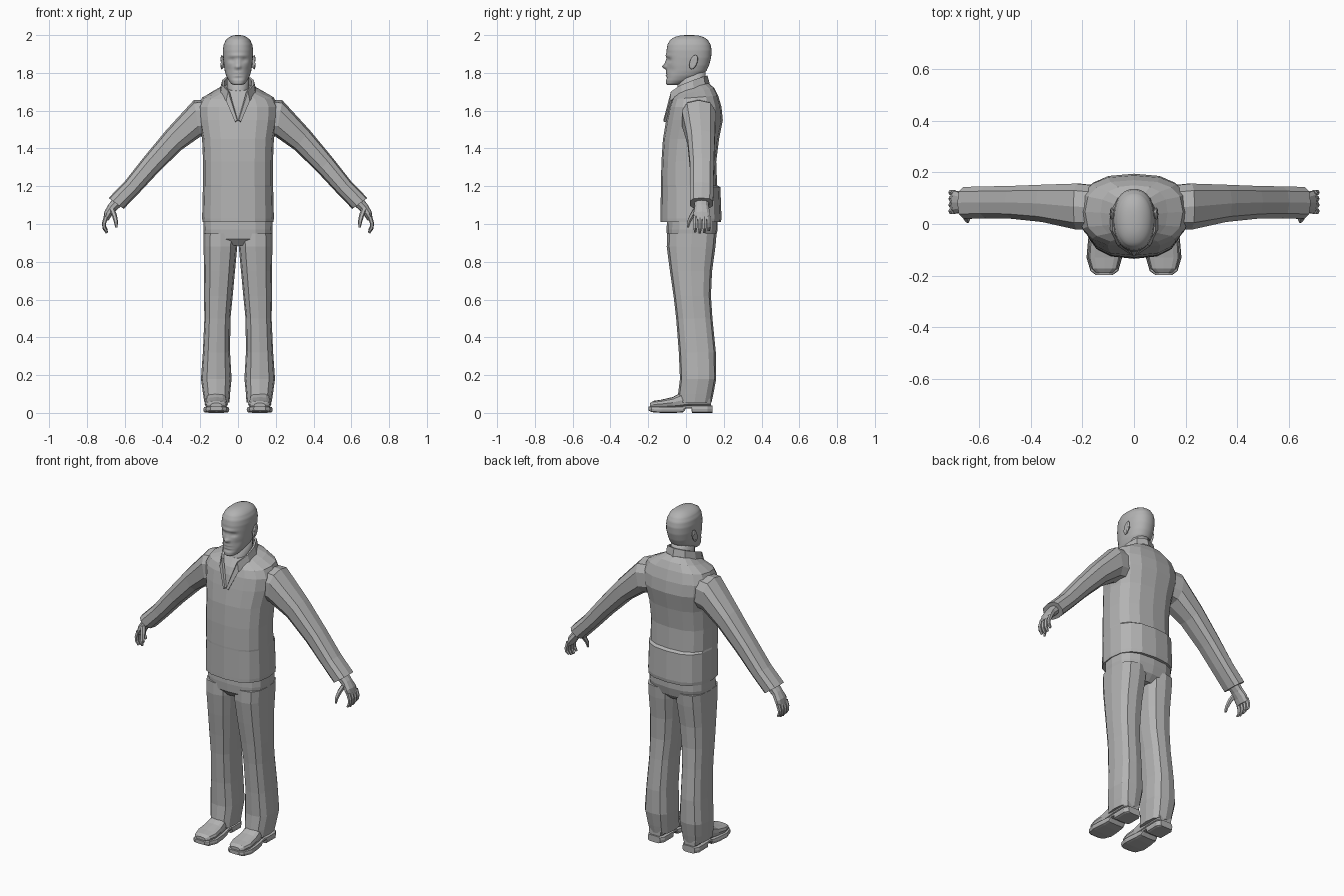
import bpy, bmesh, math
from mathutils import Vector as V

grey = bpy.data.materials.new("plain_grey")
grey.diffuse_color = (0.45, 0.45, 0.45, 1)


def finish(name, bm, smooth=False):
    bmesh.ops.recalc_face_normals(bm, faces=bm.faces)
    me = bpy.data.meshes.new(name)
    bm.to_mesh(me)
    bm.free()
    me.materials.append(grey)
    for p in me.polygons:
        p.use_smooth = smooth
    ob = bpy.data.objects.new(name, me)
    bpy.context.collection.objects.link(ob)
    return ob


def ring(c, u, v, n=12, e=2.5):
    """Rounded-box outline around c with half axes u and v."""
    pts = []
    for i in range(n):
        t = 2 * math.pi * i / n
        a, b = math.cos(t), math.sin(t)
        a = math.copysign(abs(a) ** (2 / e), a)
        b = math.copysign(abs(b) ** (2 / e), b)
        pts.append(V(c) + V(u) * a + V(v) * b)
    return pts


def loft(name, rings, smooth=False, shape=None):
    bm = bmesh.new()
    rows = [[bm.verts.new(shape(p) if shape else p) for p in r] for r in rings]
    n = len(rows[0])
    for a, b in zip(rows, rows[1:]):
        for i in range(n):
            j = (i + 1) % n
            bm.faces.new((a[i], a[j], b[j], b[i]))
    bm.faces.new(rows[0])
    bm.faces.new(rows[-1])
    return finish(name, bm, smooth)


def level(z, x0, x1, y0, y1, n=12, e=2.5, tilt=0):
    return ring(((x0 + x1) / 2, (y0 + y1) / 2, z), ((x1 - x0) / 2, 0, 0),
                (0, (y1 - y0) / 2, tilt), n, e)


def tube(name, path, n=6):
    """Tapered limb: path of (x, y, z, radius_across, radius_y)."""
    rings = []
    for i, (x, y, z, r, ry) in enumerate(path):
        a, b = path[max(i - 1, 0)], path[min(i + 1, len(path) - 1)]
        d = V((b[0] - a[0], 0, b[2] - a[2])).normalized()
        rings.append(ring((x, y, z), V((d.z, 0, -d.x)) * r, (0, ry, 0), n, 2.2))
    return loft(name, rings)


# Jacket body, with a ledge across the lower back
jacket = [(1.01, .188, -.135, .185, 0), (1.03, .190, -.135, .188, 0),
          (1.195, .186, -.133, .182, 0), (1.205, .185, -.133, .165, 0),
          (1.33, .185, -.130, .160, 0), (1.45, .190, -.122, .175, 0),
          (1.55, .208, -.105, .195, 0), (1.62, .212, -.090, .188, 0),
          (1.67, .190, -.075, .170, .01), (1.70, .130, -.062, .150, .02),
          (1.725, .080, -.045, .120, .02)]
loft("jacket_body", [level(z, -w, w, a, b, 16, 2.6, t) for z, w, a, b, t in jacket])

# Stand-up collar with lapels running down to the chest
half = [((0, .125, 1.72), (0, .108, 1.785)), ((.06, .10, 1.72), (.055, .09, 1.78)),
        ((.09, .04, 1.71), (.078, .035, 1.76)), ((.088, -.02, 1.69), (.078, -.025, 1.735)),
        ((.06, -.080, 1.65), (.048, -.076, 1.70)), ((.014, -.112, 1.54), (.003, -.114, 1.55))]
flip = lambda p: (-p[0], p[1], p[2])
strip = [(flip(a), flip(b)) for a, b in half[:0:-1]] + half
bm = bmesh.new()
cols = [(bm.verts.new(a), bm.verts.new(b)) for a, b in strip]
for (a, b), (c, d) in zip(cols, cols[1:]):
    bm.faces.new((a, c, d, b))
collar = finish("collar", bm)
mod = collar.modifiers.new("thickness", 'SOLIDIFY')
mod.thickness = .012
mod.offset = 0

# Trouser seat
loft("trouser_seat", [level(z, -w, w, a, b, 16, 2.8) for z, w, a, b in
                      [(.885, .10, -.07, .12), (.92, .178, -.100, .155),
                       (.97, .184, -.103, .168), (1.03, .182, -.10, .168)]])

LEG = [(.055, .045, .178, -.045, .135), (.10, .042, .185, -.042, .145),
       (.18, .034, .196, -.032, .160), (.32, .042, .186, -.038, .158),
       (.50, .040, .178, -.052, .140), (.62, .028, .180, -.066, .132),
       (.75, .016, .180, -.085, .138), (.88, .004, .182, -.102, .156),
       (.95, .002, .182, -.100, .162)]
SLEEVE = [(.10, 1.48, .15, 1.66, -.02, .15), (.20, 1.462, .235, 1.655, -.025, .160),
          (.30, 1.392, .38, 1.497, .005, .155), (.42, 1.275, .50, 1.352, .018, .150),
          (.52, 1.168, .602, 1.222, .020, .148), (.605, 1.080, .685, 1.138, .018, .146)]
# Shoe sections from toe to heel: y, half width, low z, high z
SOLE = [(-.198, .032, .012, .034), (-.182, .054, .004, .036), (-.13, .069, 0, .034),
        (-.06, .063, 0, .034), (-.015, .056, .003, .036), (.0, .054, .022, .04),
        (.028, .054, .022, .04), (.032, .055, 0, .04), (.115, .056, 0, .04), (.14, .040, 0, .04)]
UPPER = [(-.190, .030, .025, .052), (-.172, .050, .025, .064), (-.13, .062, .025, .070),
         (-.07, .057, .025, .084), (-.03, .053, .025, .105), (.02, .052, .03, .12),
         (.11, .052, .03, .12), (.132, .040, .03, .11)]

for s, side in ((-1, "right"), (1, "left")):
    loft(side + "_trouser_leg", [level(z, s * a, s * b, c, d, 12, 2.8)
                                 for z, a, b, c, d in LEG])
    loft(side + "_sleeve", [ring((s * (a + c) / 2, (y0 + y1) / 2, (b + d) / 2),
                                 (s * (c - a) / 2, 0, (d - b) / 2),
                                 (0, (y1 - y0) / 2, 0), 10, 2.7)
                            for a, b, c, d, y0, y1 in SLEEVE])
    for part, rows, e in (("sole", SOLE, 5), ("shoe_upper", UPPER, 2.8)):
        loft(side + "_" + part, [ring((s * .115, y, (a + b) / 2), (w, 0, 0),
                                      (0, 0, (b - a) / 2), 12, e) for y, w, a, b in rows])
    # Hand: palm, four curled fingers and a thumb
    tube(side + "_palm", [(s * .635, .083, 1.12, .030, .040), (s * .665, .083, 1.088, .026, .038),
                          (s * .688, .084, 1.055, .022, .046), (s * .700, .086, 1.022, .014, .044)], 10)
    for i in range(4):
        y, drop = .050 + .024 * i, (.006, 0, .003, .014)[i]
        tube("%s_finger_%d" % (side, i + 1),
             [(s * .698, y, 1.04, .012, .012), (s * .709, y, 1.005, .011, .012),
              (s * .708, y, .978 + drop / 2, .010, .011),
              (s * .694, y - .002, .952 + drop, .006, .007)])
    tube(side + "_thumb", [(s * .668, .055, 1.080, .014, .018), (s * .654, .032, 1.045, .013, .015),
                           (s * .646, .016, 1.012, .011, .011), (s * .644, .010, .982, .006, .006)])
    # Ear
    bm = bmesh.new()
    bmesh.ops.create_uvsphere(bm, u_segments=12, v_segments=8, radius=1)
    for v in bm.verts:
        x, y, z = v.co
        rim = .006 if abs(y) + abs(z) > .8 else 0
        v.co = (s * (.080 + .009 * x + rim), .040 + .021 * y + .010 * z, 1.857 + .038 * z)
    finish(side + "_ear", bm, True)

# Neck
loft("neck", [level(z, -w, w, a, b, 16, 2.2, t) for z, w, a, b, t in
              [(1.65, .060, -.072, .10, .02), (1.72, .058, -.045, .10, .02),
               (1.80, .058, -.045, .105, .02)]], True)

# Head: skull outline, then soft bumps for the face
SKULL = [(1.735, .020, -.098, -.055), (1.742, .036, -.106, -.02), (1.76, .050, -.107, .03),
         (1.785, .063, -.104, .085), (1.81, .070, -.104, .108), (1.84, .075, -.102, .122),
         (1.88, .079, -.102, .133), (1.92, .080, -.103, .136), (1.95, .076, -.098, .130),
         (1.975, .064, -.084, .115), (1.99, .046, -.060, .092), (1.998, .026, -.03, .065),
         (2.0, .008, 0, .035)]
# Bumps: x, z, x spread, z spread, forward push
FACE = [(0, 1.832, .012, .011, .022), (0, 1.852, .008, .018, .010),
        (0, 1.892, .045, .009, .006), (.033, 1.868, .014, .011, -.012),
        (.033, 1.868, .007, .005, .005), (0, 1.800, .020, .004, .005),
        (0, 1.793, .024, .003, -.005), (0, 1.785, .018, .004, .004),
        (0, 1.772, .025, .006, -.006), (.050, 1.815, .014, .018, -.006)]


def face(p):
    if p.y > -.02:
        return p
    push = sum(f * math.exp(-((abs(p.x) - x) / sx) ** 2 - ((p.z - z) / sz) ** 2)
               for x, z, sx, sz, f in FACE)
    return V((p.x, p.y - push, p.z))


rows = []
for a, b in zip(SKULL, SKULL[1:]):
    steps = max(1, round((b[0] - a[0]) / .006))
    rows += [[p + (q - p) * k / steps for p, q in zip(a, b)] for k in range(steps)]
rows.append(SKULL[-1])
loft("head", [level(z, -w, w, a, b, 40, 2.25) for z, w, a, b in rows], True, face)
